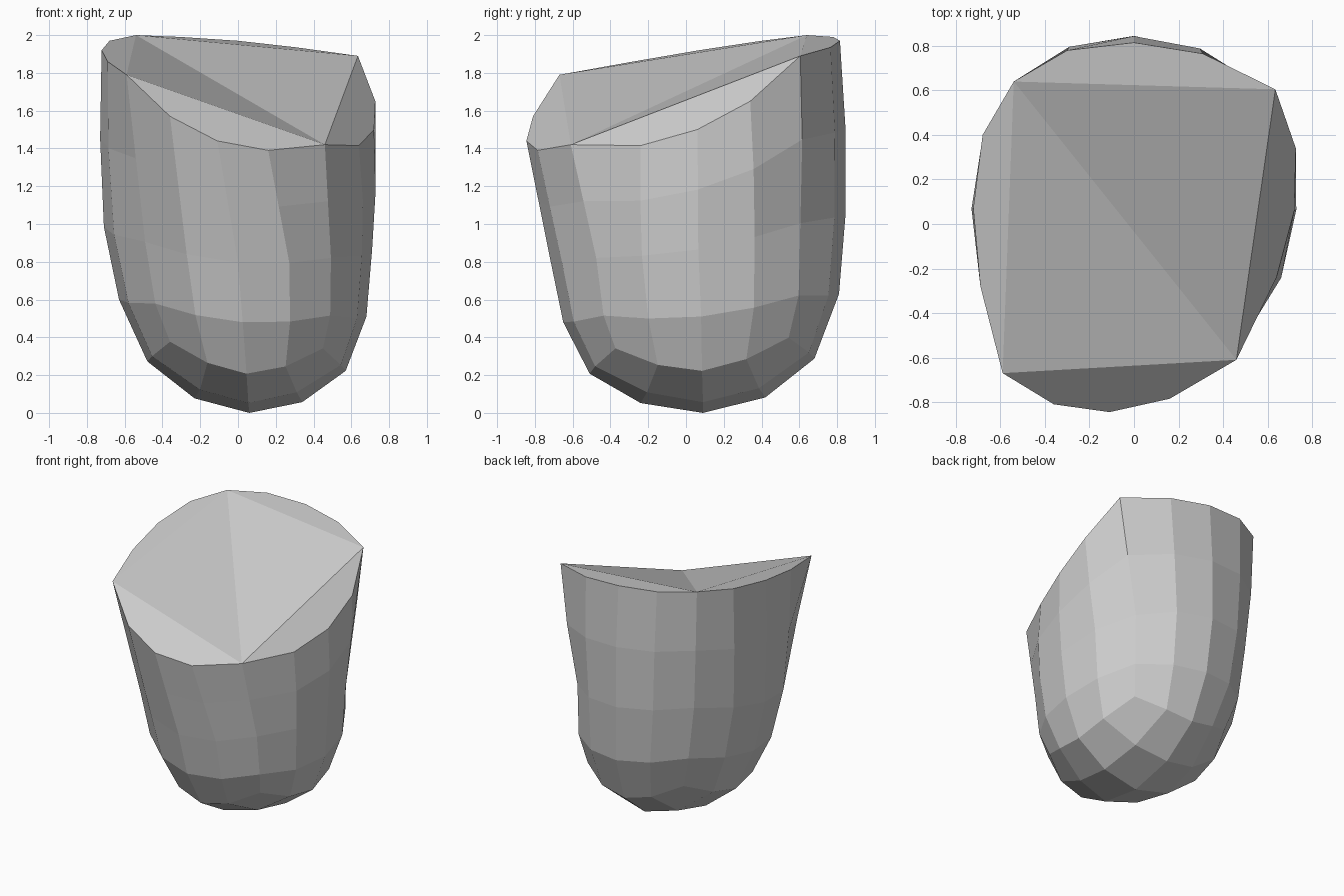
import bpy, bmesh, math
from mathutils import Vector

if "Cube" in bpy.data.objects:
    bpy.data.objects.remove(bpy.data.objects["Cube"])


def ring(n, centre, radii, plane, corner, mid=(1.0, 0.0)):
    """Tilted oval ring starting at the front-left corner.
    plane = z + slope along x and y; corner / mid = (spread, lift)."""
    pts = []
    for i in range(n):
        a = math.radians(-135 + 360 * i / n)
        u, v = math.cos(a), math.sin(a)
        k = i % (n // 4)
        spread, lift = corner if k == 0 else (1.0, 0.0) if k == n // 8 else mid
        pts.append(Vector((centre[0] + radii[0] * u * spread,
                           centre[1] + radii[1] * v * spread,
                           plane[0] + plane[1] * u + plane[2] * v + lift)))
    return pts


# Uneven rim, front-left corner first, counter-clockwise
rim = [Vector(p) for p in (
    (-.59, -.67, 1.79), (-.36, -.81, 1.57), (-.11, -.845, 1.44), (.16, -.785, 1.39),
    (.46, -.61, 1.42), (.64, -.24, 1.415), (.72, .06, 1.50), (.727, .34, 1.65),
    (.635, .605, 1.89), (.31, .765, 1.935), (0, .815, 1.97), (-.30, .78, 1.99),
    (-.54, .64, 2.0), (-.68, .40, 1.97), (-.722, .07, 1.92), (-.69, -.28, 1.86))]

# Rounded base and wall rings
inner = ring(8, (.055, .09), (.285, .33), (.067, -.01, .015), (1.27, .06))
low = ring(16, (.045, .085), (.525, .595), (.2475, -.025, .04), (1.09, .14), (1.03, .045))
mid = ring(16, (.025, .08), (.655, .73), (.555, -.045, .075), (1.0, .045), (1.0, .015))
high = ring(16, (0, .065), (.71, .78), (.925, -.06, .13), (.98, .03), (1.0, .012))

# Upper wall bulges slightly except at the front
upper = []
for a, b in zip(high, rim):
    p = (a + b) / 2
    if p.y > -.3:
        p += Vector((p.x, p.y, 0)).normalized() * .014
    upper.append(p)

bm = bmesh.new()
b_in, *walls = [[bm.verts.new(p) for p in r] for r in (inner, low, mid, high, upper, rim)]
centre = bm.verts.new((.06, .09, 0))

# Walls
for lo, hi in zip(walls, walls[1:]):
    for i in range(16):
        j = (i + 1) % 16
        bm.faces.new((lo[i], lo[j], hi[j], hi[i]))

# Rounded base grid and the edge strips of the top
o, t = walls[0], walls[-1]
for s in range(4):
    k, m = 4 * s, 2 * s
    bm.faces.new((o[k - 1], o[k], o[k + 1], b_in[m]))
    bm.faces.new((o[k + 1], o[k + 2], b_in[m + 1], b_in[m]))
    bm.faces.new((o[k + 2], o[k + 3], b_in[(m + 2) % 8], b_in[m + 1]))
    bm.faces.new((b_in[m - 1], b_in[m], b_in[m + 1], centre))
    bm.faces.new([t[(k + i) % 16] for i in range(5)])

# Folded top
bm.faces.new((t[0], t[4], t[12]))
bm.faces.new((t[4], t[8], t[12]))

bmesh.ops.recalc_face_normals(bm, faces=bm.faces)
mesh = bpy.data.meshes.new("faceted_body")
bm.to_mesh(mesh)
bm.free()
bpy.context.collection.objects.link(bpy.data.objects.new("faceted_body", mesh))
